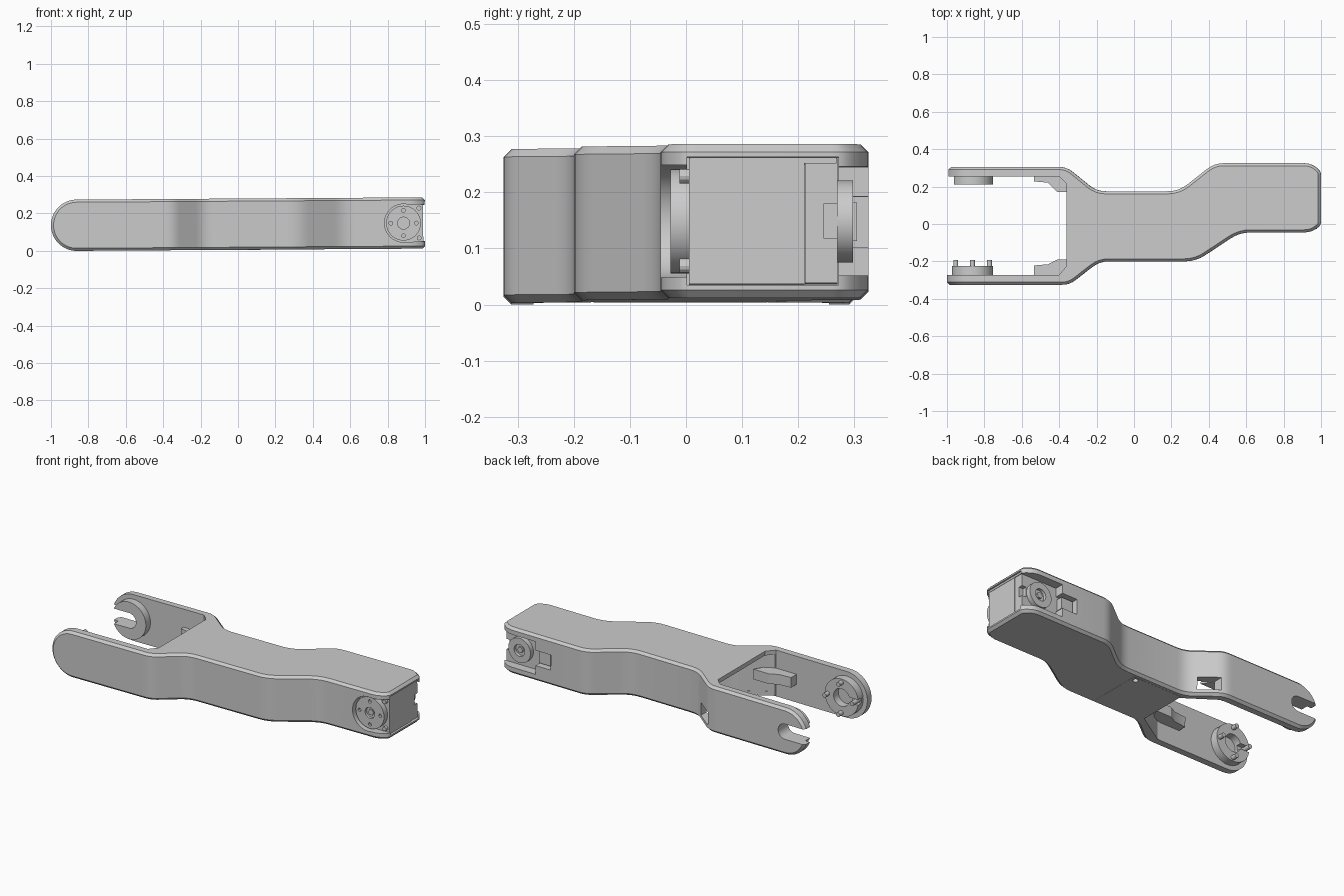
import bpy, bmesh, math
from mathutils import Vector

old = bpy.data.objects.get("Cube")
if old:
    bpy.data.objects.remove(old, do_unlink=True)

H = 0.137            # half height of the link
TIP = -0.863         # fork joint axis
JOINT = 0.885        # servo joint axis
STUB = -0.42         # where the fork arms meet the body
FRONT_IN, BACK_IN = -0.272, 0.255

root = bpy.data.objects.new("arm_root", None)
bpy.context.collection.objects.link(root)
root.location.z = 0.1425
root.rotation_euler.y = -0.0065


def fillet(points, steps=4):
    """Round each (u, v, radius) corner of a closed outline."""
    out = []
    for i, (u, v, r) in enumerate(points):
        p = Vector((u, v))
        if not r:
            out.append(p)
            continue
        a = Vector(points[i - 1][:2]) - p
        b = Vector(points[(i + 1) % len(points)][:2]) - p
        a, b = p + a.normalized() * r, p + b.normalized() * r
        for k in range(steps + 1):
            t = k / steps
            out.append(a * (1 - t) ** 2 + p * 2 * t * (1 - t) + b * t * t)
    return out


def finish(name, bm):
    bmesh.ops.recalc_face_normals(bm, faces=bm.faces)
    mesh = bpy.data.meshes.new(name)
    bm.to_mesh(mesh)
    bm.free()
    ob = bpy.data.objects.new(name, mesh)
    bpy.context.collection.objects.link(ob)
    ob.parent = root
    return ob


def prism(name, outline, lo, hi, axis="z", chamfer=None, size=0.014):
    """Extrude an outline along z (x, y points) or y (x, z points)."""
    bm = bmesh.new()
    place = (lambda p, h: (p[0], p[1], h)) if axis == "z" else (lambda p, h: (p[0], h, p[1]))
    face = bm.faces.new([bm.verts.new(place(p, lo)) for p in outline])
    moved = bmesh.ops.extrude_face_region(bm, geom=[face])["geom"]
    shift = Vector(place((0, 0), hi - lo))
    bmesh.ops.translate(bm, vec=shift, verts=[g for g in moved if isinstance(g, bmesh.types.BMVert)])
    if chamfer:
        edges = [e for e in bm.edges if chamfer(e.verts[0].co, e.verts[1].co)]
        bmesh.ops.bevel(bm, geom=edges, offset=size, segments=1, affect="EDGES")
    return finish(name, bm)


def box(name, x, y, z):
    return prism(name, [(x[0], y[0]), (x[1], y[0]), (x[1], y[1]), (x[0], y[1])], *z)


def disc(name, x, z, radius, lo, hi, sides=40):
    ring = [(x + radius * math.cos(2 * math.pi * i / sides),
             z + radius * math.sin(2 * math.pi * i / sides)) for i in range(sides)]
    return prism(name, ring, lo, hi, "y")


def cut(targets, cutters):
    for target in targets:
        bpy.context.view_layer.objects.active = target
        for tool in cutters:
            mod = target.modifiers.new("cut", "BOOLEAN")
            mod.operation, mod.solver, mod.object = "DIFFERENCE", "EXACT", tool
            bpy.ops.object.modifier_apply(modifier=mod.name)
    for tool in cutters:
        bpy.data.objects.remove(tool, do_unlink=True)


# Main body: offset outline with two bends and a fork root
outer = [(STUB, -0.325, 0), (-0.345, -0.325, 0.04), (-0.185, -0.2, 0.05),
         (0.33, -0.2, 0.06), (0.565, -0.045, 0.06), (0.95, -0.045, 0.04),
         (1.0, -0.005, 0.02), (1.0, 0.28, 0.02), (0.95, 0.325, 0.04),
         (0.43, 0.325, 0.05), (0.24, 0.175, 0.06), (-0.2, 0.175, 0.05),
         (-0.36, 0.305, 0.04), (STUB, 0.305, 0), (STUB, BACK_IN, 0),
         (-0.4, BACK_IN, 0), (-0.36, 0.215, 0), (-0.36, -0.225, 0),
         (-0.4, FRONT_IN, 0), (STUB, FRONT_IN, 0)]


def on_fork_side(p):
    return p.x < -0.355 and FRONT_IN - 0.001 < p.y < BACK_IN + 0.001


def rim(a, b):
    flat = abs(a.z - b.z) < 0.001
    cap = a.x < STUB + 0.001 and b.x < STUB + 0.001
    return flat and not cap and not (on_fork_side(a) or on_fork_side(b))


body = prism("main_body", fillet(outer), -H, H, chamfer=rim)

# Hollow interior, open toward the fork and under the fork root
inner = [(-0.5, FRONT_IN + 0.002, 0), (-0.385, FRONT_IN + 0.002, 0.03), (-0.2, -0.155, 0.04),
         (0.3, -0.155, 0.05), (0.52, -0.005, 0.04), (0.62, -0.005, 0), (0.62, 0.28, 0),
         (0.46, 0.28, 0.04), (0.25, 0.13, 0.05), (-0.21, 0.13, 0.04),
         (-0.375, BACK_IN - 0.002, 0.03), (-0.5, BACK_IN - 0.002, 0)]
root_gap = [(-0.5, -0.27), (-0.385, -0.269), (-0.2, -0.154), (-0.2, 0.129),
            (-0.375, 0.252), (-0.5, 0.252)]
pocket = disc("cut_horn", JOINT, 0, 0.102, -0.2, 0.02)
cut([body], [
    prism("cut_cavity", fillet(inner), -0.112, 0.112),
    prism("cut_root", root_gap, -0.2, 0),
    box("cut_window", (-0.35, -0.25), (0.16, 0.34), (-0.105, -0.03)),
    box("cut_bay", (0.7, 1.1), (0.002, 0.272), (-0.114, 0.114)),
    pocket,
    box("cut_front", (JOINT, 1.1), (-0.2, 0.02), (-0.1, 0.1)),
    box("cut_back", (0.76, 1.1), (0.2, 0.4), (-0.097, 0.097)),
    box("cut_notch", (0.66, 0.78), (0.26, 0.4), (-0.045, 0.045)),
])


# Fork arms with round ends
def arm(name, y_in, y_out):
    pts = [(STUB, -H), (STUB, H)]
    for i in range(33):
        a = math.pi / 2 + math.pi * i / 32
        pts.append((TIP + H * math.cos(a), H * math.sin(a)))

    def outside(a, b):
        at_face = abs(a.y - y_out) < 0.001 and abs(b.y - y_out) < 0.001
        return at_face and not (a.x > STUB - 0.001 and b.x > STUB - 0.001)
    return prism(name, pts, y_in, y_out, "y", outside)


front_arm = arm("front_arm", FRONT_IN, -0.325)
back_arm = arm("back_arm", BACK_IN, 0.305)
front_boss = disc("front_joint_boss", TIP, 0, 0.11, FRONT_IN - 0.005, -0.225)
back_boss = disc("back_joint_boss", TIP, 0, 0.11, 0.212, BACK_IN + 0.005)

# Open slot in the back arm, blind bore in the front boss
slot = [(-1.1, 0.045), (-1.1, -0.045)]
slot += [(TIP + 0.045 * math.sin(math.pi * i / 16), -0.045 * math.cos(math.pi * i / 16))
         for i in range(17)]
cut([back_arm, back_boss], [prism("cut_slot", slot, 0.1, 0.4, "y")])
cut([front_boss], [disc("cut_bore", TIP, 0, 0.052, -0.27, -0.1),
                   box("cut_key", (-1.0, TIP), (-0.255, -0.1), (-0.016, 0.016))])
for i in range(4):
    a = math.pi / 2 * i
    disc(f"locating_pin_{i + 1}", TIP + 0.09 * math.cos(a), 0.09 * math.sin(a),
         0.013, -0.26, -0.193, 16)

# Stiffening tongues at the fork root
for name, wall, low, high in (("front_rib", FRONT_IN - 0.01, -0.222, -0.19),
                              ("back_rib", BACK_IN + 0.01, 0.228, 0.172)):
    prism(name, [(-0.535, wall), (-0.535, low), (-0.46, low * 0.97), (-0.41, high),
                 (-0.31, high), (-0.36, wall)], -0.03, 0.03)

# Servo motor: case, rear cover and end clip notch
case = box("servo_case", (0.705, 0.99), (0.005, 0.211), (-0.112, 0.112))
cover = box("servo_cover", (0.705, 0.988), (0.212, 0.27), (-0.111, 0.111))
cut([cover], [box("cut_clip", (0.96, 1.1), (0.245, 0.4), (-0.03, 0.03))])
box("servo_top_lip", (0.72, 0.992), (0.008, 0.268), (0.102, 0.113))
box("servo_connector", (0.675, 0.75), (0.265, 0.305), (-0.034, 0.034))

# Drive horn on the front, idler horn on the back
horn = disc("drive_horn", JOINT, 0, 0.093, -0.028, 0.006)
holes = [disc("cut_hole", JOINT, 0, 0.032, -0.1, -0.012, 24)]
for i in range(4):
    a = math.pi / 2 * i
    holes.append(disc("cut_hole", JOINT + 0.068 * math.cos(a), 0.068 * math.sin(a),
                      0.01, -0.1, -0.015, 12))
cut([horn], holes)
disc("drive_screw", JOINT, 0, 0.018, -0.02, 0, 6)
idler = disc("idler_horn", JOINT, 0, 0.073, 0.265, 0.298)
cut([idler], [disc("cut_hole", JOINT, 0, 0.035, 0.28, 0.4, 24)])
disc("idler_screw", JOINT, 0, 0.018, 0.27, 0.292, 6)
for i, side in enumerate((-1, 1)):
    disc(f"case_screw_{i + 1}", 0.968, side * 0.08, 0.013, -0.012, 0.01, 12)

# Underside cover panel with a screw recess
panel = box("bottom_cover", (-0.195, 0.12), (-0.165, 0.145), (-H - 0.001, -H + 0.01))
screw_hole = disc("cut_screw", 0.09, 0, 0.015, -0.05, 0.05, 16)
screw_hole.rotation_euler.x = math.pi / 2
screw_hole.location = (0, 0.12, -H)
bpy.context.view_layer.update()
cut([panel, body], [screw_hole])

# Smooth curved walls, keep edges crisp
bpy.ops.object.select_all(action="DESELECT")
for ob in root.children:
    ob.select_set(True)
bpy.context.view_layer.objects.active = body
bpy.ops.object.shade_smooth_by_angle(angle=math.radians(25))
